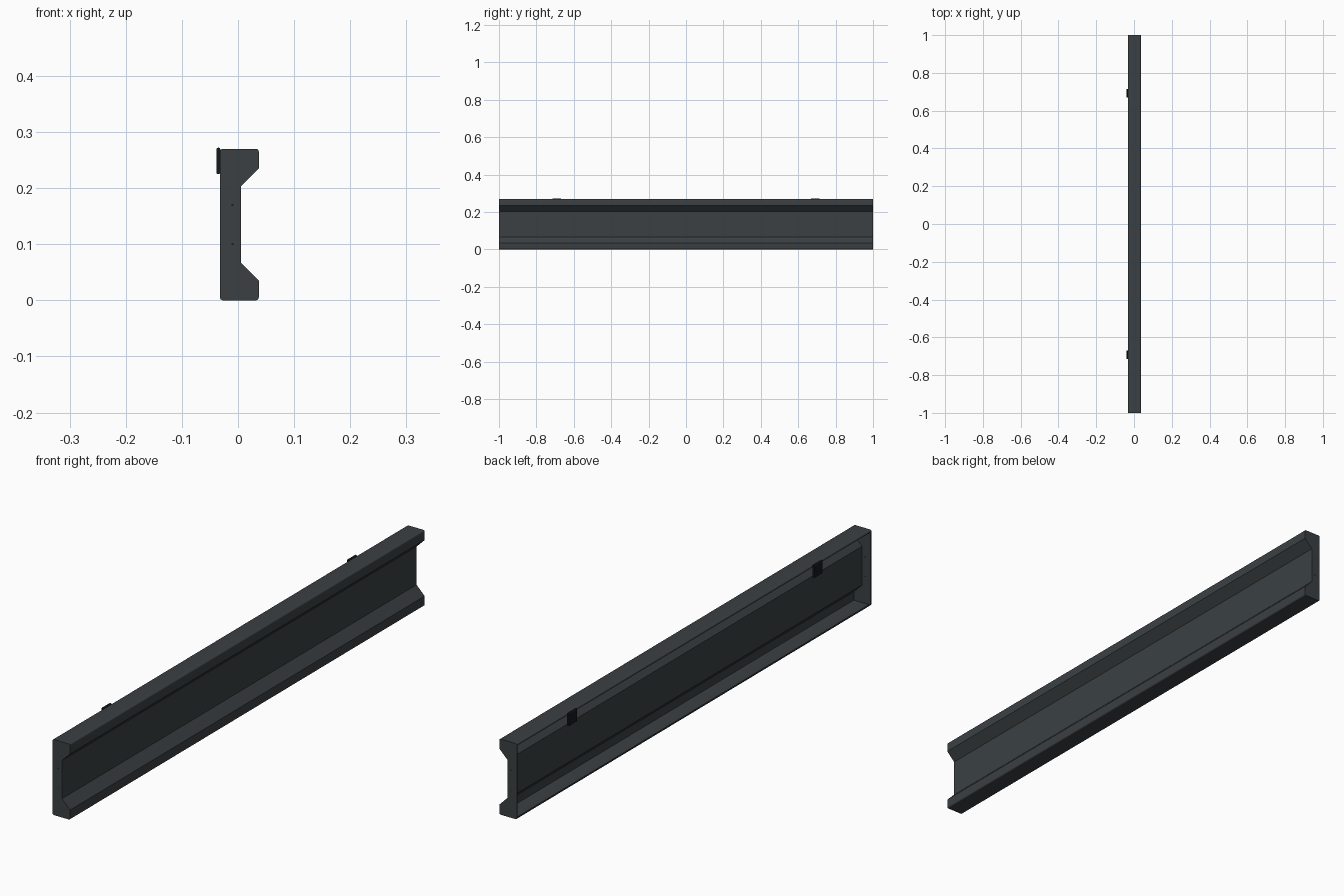
import bpy, bmesh, math
from mathutils import Vector

if "Cube" in bpy.data.objects:
    bpy.data.objects.remove(bpy.data.objects["Cube"])

WALL, BACK, FRONT, WEB, H = 0.0035, -0.032, 0.037, 0.005, 0.27


def material(name, rgb):
    m = bpy.data.materials.new(name)
    m.diffuse_color = (*rgb, 1)
    m.use_nodes = True
    m.node_tree.nodes["Principled BSDF"].inputs["Base Color"].default_value = m.diffuse_color
    return m


GREY = material("dark_grey", (0.043, 0.051, 0.055))
BLACK = material("black", (0.008, 0.009, 0.01))


def fillet(pts, radii, seg=4):
    """Round the corners of a closed outline."""
    out = []
    for i, (p, r) in enumerate(zip(pts, radii)):
        p = Vector(p)
        if r == 0:
            out.append(p)
            continue
        a = p + (Vector(pts[i - 1]) - p).normalized() * r
        b = p + (Vector(pts[(i + 1) % len(pts)]) - p).normalized() * r
        for k in range(seg + 1):
            t = math.pi / 2 * k / seg
            out.append(a + (p - a) * math.sin(t) + (b - a - (p - a)) * (1 - math.cos(t)))
    return out


def inset_path(path, d):
    """Offset an open path to its left with mitred corners."""
    out = []
    for i, p in enumerate(path):
        dirs = []
        if i > 0:
            dirs.append((p - path[i - 1]).normalized())
        if i < len(path) - 1:
            dirs.append((path[i + 1] - p).normalized())
        n = [Vector((-v.y, v.x)) for v in dirs]
        m = (n[0] + n[-1]).normalized()
        out.append(p + m * d / m.dot(n[0]))
    return out


def extrude(name, outline, y0, y1, mat):
    """Extrude an x-z outline along y."""
    bm = bmesh.new()
    face = bm.faces.new([bm.verts.new((p[0], y0, p[1])) for p in outline])
    res = bmesh.ops.extrude_face_region(bm, geom=[face])
    bmesh.ops.translate(bm, vec=(0, y1 - y0, 0),
                        verts=[v for v in res["geom"] if isinstance(v, bmesh.types.BMVert)])
    bmesh.ops.recalc_face_normals(bm, faces=bm.faces)
    me = bpy.data.meshes.new(name)
    bm.to_mesh(me)
    bm.free()
    me.materials.append(mat)
    ob = bpy.data.objects.new(name, me)
    bpy.context.collection.objects.link(ob)
    bpy.context.view_layer.objects.active = ob
    bpy.ops.object.select_all(action='DESELECT')
    ob.select_set(True)
    bpy.ops.object.shade_smooth_by_angle(angle=math.radians(30))
    return ob


# Outer section, counter-clockwise from the bottom back corner
section = [(BACK, 0), (FRONT, 0), (FRONT, 0.035), (WEB, 0.067),
           (WEB, H - 0.067), (FRONT, H - 0.035), (FRONT, H), (BACK, H)]
R = 0.005
outline = fillet(section, [R, R, 0, 0, 0, 0, R, R])

# Folded sheet rail, open at the back with a short lip top and bottom
path = [Vector((BACK, 0.007))] + outline + [Vector((BACK, H - 0.007))]
extrude("rail", path + inset_path(path, WALL)[::-1], -0.996, 0.996, GREY)

for side, label in ((-1, "front"), (1, "rear")):
    # End caps
    extrude(label + "_end_cap", outline, side * 0.995, side * 1.0, GREY)
    # Small rivets through the end caps
    for z in (0.10, 0.17):
        ring = [(-0.010 + 0.002 * math.cos(k * math.pi / 6),
                 z + 0.002 * math.sin(k * math.pi / 6)) for k in range(12)]
        extrude(label + "_rivet", ring, side * 0.9945, side * 1.0003, BLACK)
    # Hanging clips on the back edge
    clip = fillet([(-0.0385, 0.225), (-0.0315, 0.225), (-0.0315, 0.272), (-0.0385, 0.272)],
                  [0.003] * 4)
    extrude(label + "_clip", clip, side * 0.692 - 0.023, side * 0.692 + 0.023, BLACK)
